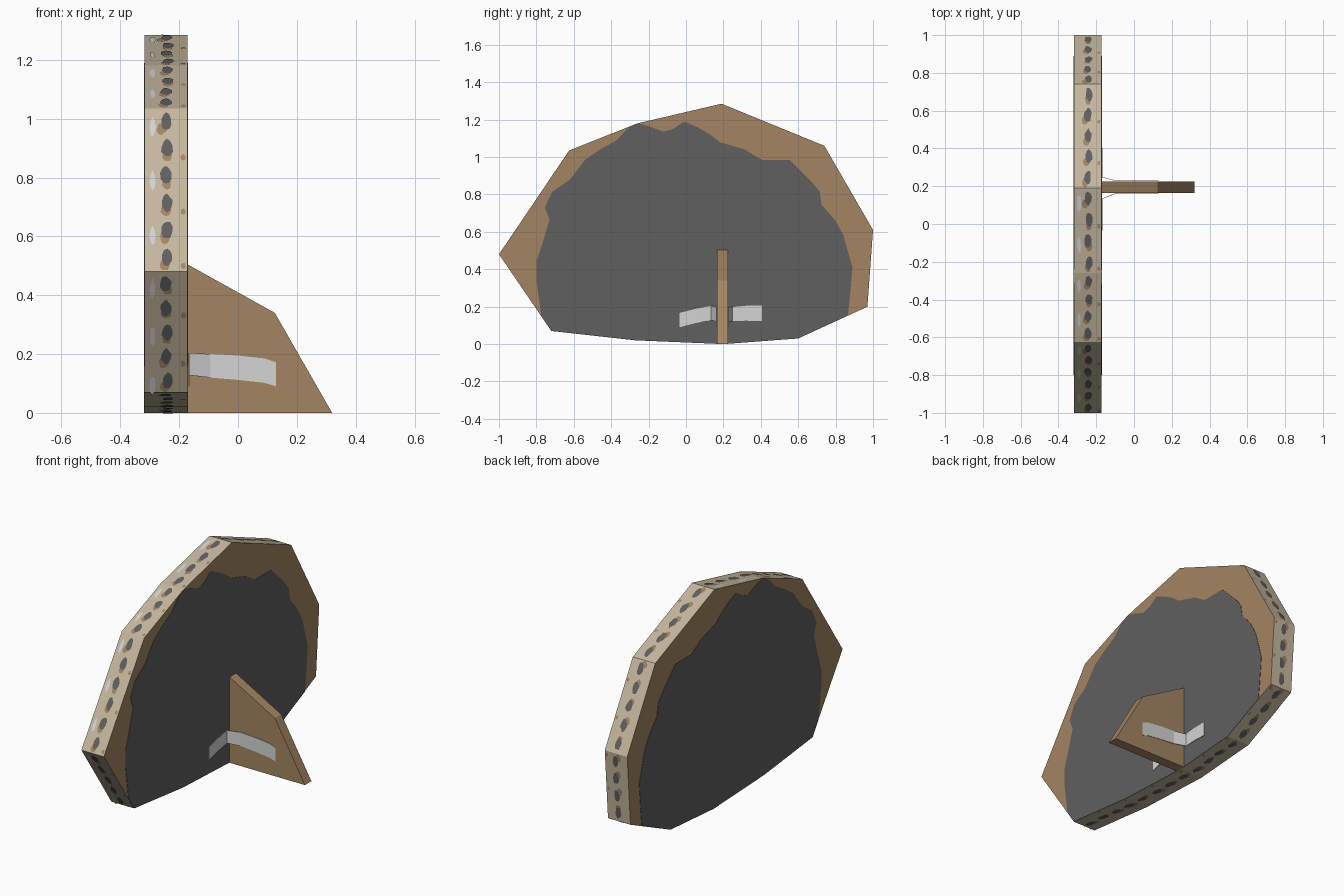
import bpy, math, random
from mathutils import Vector

if "Cube" in bpy.data.objects:
    bpy.data.objects.remove(bpy.data.objects["Cube"])

random.seed(4)
X0, X1 = -0.32, -0.17          # slab back and front


def mat(name, r, g, b):
    m = bpy.data.materials.new(name)
    m.diffuse_color = (r, g, b, 1)
    m.use_nodes = True
    m.node_tree.nodes["Principled BSDF"].inputs["Base Color"].default_value = m.diffuse_color
    return m


BROWN = mat("cardboard brown", 0.37, 0.235, 0.122)
BEIGE = mat("pale cut edge", 0.56, 0.475, 0.345)
GREY = mat("rock grey paint", 0.118, 0.115, 0.115)
TAPE = mat("pale tape", 0.66, 0.66, 0.66)


def make(name, verts, faces, mats, rule=None):
    me = bpy.data.meshes.new(name)
    me.from_pydata([tuple(v) for v in verts], [], faces)
    for m in mats:
        me.materials.append(m)
    if rule:
        for p in me.polygons:
            p.material_index = rule(p)
    me.update()
    ob = bpy.data.objects.new(name, me)
    bpy.context.collection.objects.link(ob)
    return ob


def prism(name, pts, to3d, a, b, mats, rule=None):
    """Extrude a flat counter-clockwise outline from depth a to depth b."""
    n = len(pts)
    verts = [to3d(p, a) for p in pts] + [to3d(p, b) for p in pts]
    faces = [list(range(n))[::-1], list(range(n, 2 * n))]
    faces += [(i, (i + 1) % n, (i + 1) % n + n, i + n) for i in range(n)]
    return make(name, verts, faces, mats, rule)


def yz(p, x):
    return (x, p[0], p[1])


# Rock-shaped cardboard slab, outline in (y, z)
outline = [(-0.72, 0.07), (-0.27, 0.02), (0.2, 0.0), (0.6, 0.03), (0.97, 0.2),
           (1.0, 0.61), (0.74, 1.06), (0.19, 1.285), (-0.26, 1.18),
           (-0.625, 1.035), (-1.0, 0.48)]
E = 0.002
prism("rock_board", outline, yz, X0 + E, X1 - E, [BROWN, BEIGE],
      lambda p: 0 if abs(p.normal.x) > 0.9 else 1)

# Ragged grey paint on both sides of the slab
paint = outline[:4] + [
    (0.865, 0.152), (0.875, 0.24), (0.89, 0.41), (0.84, 0.585), (0.795, 0.665),
    (0.725, 0.745), (0.715, 0.815), (0.67, 0.87), (0.61, 0.93), (0.555, 0.985),
    (0.405, 0.985), (0.315, 1.04), (0.18, 1.08), (0.13, 1.12), (0.06, 1.16),
    (-0.01, 1.19), (-0.07, 1.15), (-0.12, 1.135), (-0.2, 1.165), (-0.256, 1.18),
    (-0.31, 1.155), (-0.37, 1.09), (-0.46, 1.04), (-0.54, 0.985), (-0.62, 0.88),
    (-0.715, 0.815), (-0.755, 0.73), (-0.73, 0.665), (-0.77, 0.53),
    (-0.8, 0.44), (-0.8, 0.345), (-0.774, 0.152)]
prism("front_paint", paint, yz, X1 - E, X1, [GREY])
prism("back_paint", paint, yz, X0, X0 + E, [GREY])

# Dabs of paint along the cut edge
sets = {"edge_grey_dabs": ([], [], GREY), "edge_brown_dabs": ([], [], BROWN),
        "edge_light_dabs": ([], [], TAPE)}


def dab(key, c, t, half_len, half_wid, n=10):
    verts, faces, _ = sets[key]
    s = len(verts)
    for k in range(n):
        a = 2 * math.pi * k / n
        r = random.uniform(0.8, 1.15)
        verts.append(c + t * (half_len * r * math.cos(a))
                     + Vector((half_wid * r * math.sin(a), 0, 0)))
    faces.append(list(range(s, s + n)))


for i, a in enumerate(outline):
    b = outline[(i + 1) % len(outline)]
    p, q = Vector((0, *a)), Vector((0, *b))
    length = (q - p).length
    t = (q - p).normalized()
    out = Vector((0, t.z, -t.y))
    count = max(2, round(length / 0.11))
    step = length / count
    for k in range(count):
        c = p + t * (step * (k + 0.5))

        def at(x, along, lift):
            return c + t * (along * step) + out * lift + Vector((x, 0, 0))

        dab("edge_grey_dabs", at(-0.241 + random.uniform(-.004, .004), 0, 0.003),
            t, step * 0.33, 0.019)
        dab("edge_brown_dabs", at(-0.248 + random.uniform(-.012, .012), 0.25, 0.0015),
            t, step * 0.23, 0.017)
        if k % 2:
            dab("edge_brown_dabs", at(-0.186, 0.3, 0.0015), t, 0.013, 0.009, 7)
        if out.y < -0.2 and k % 2 == 0:
            dab("edge_light_dabs", at(-0.29, 0.2, 0.0015), t, step * 0.4, 0.01, 8)
for key, (v, f, m) in sets.items():
    make(key, v, f, [m])

# Upright strut that props the slab
Y0, Y1 = 0.165, 0.225
prism("support_strut", [(X1 - E, 0), (X1 - E, 0.505), (0.125, 0.34), (0.32, 0)],
      lambda p, y: (p[0], y, p[1]), Y0, Y1, [BROWN])


# Tape strips joining strut and slab: path rows of (x, y, bottom z, top z)
def tape(name, rows):
    verts = [v for x, y, lo, hi in rows for v in ((x, y, lo), (x, y, hi))]
    faces = [(2 * i, 2 * i + 2, 2 * i + 3, 2 * i + 1) for i in range(len(rows) - 1)]
    ob = make(name, verts, faces, [TAPE])
    mod = ob.modifiers.new("thickness", 'SOLIDIFY')
    mod.thickness = 0.003
    mod.offset = 0


def strut_rows(y):
    return [(-0.095, y, .12, .2), (0, y, .112, .195), (.09, y, .102, .185), (.13, y, .09, .172)]


S = X1 + 0.003
tape("left_tape", [(S, -0.035, .09, .167), (S, 0.05, .112, .188), (S, 0.135, .128, .204)]
     + strut_rows(Y0 - 0.003))
tape("right_tape", [(S, 0.405, .122, .206), (S, 0.32, .125, .205), (S, 0.248, .122, .198)]
     + strut_rows(Y1 + 0.003))
